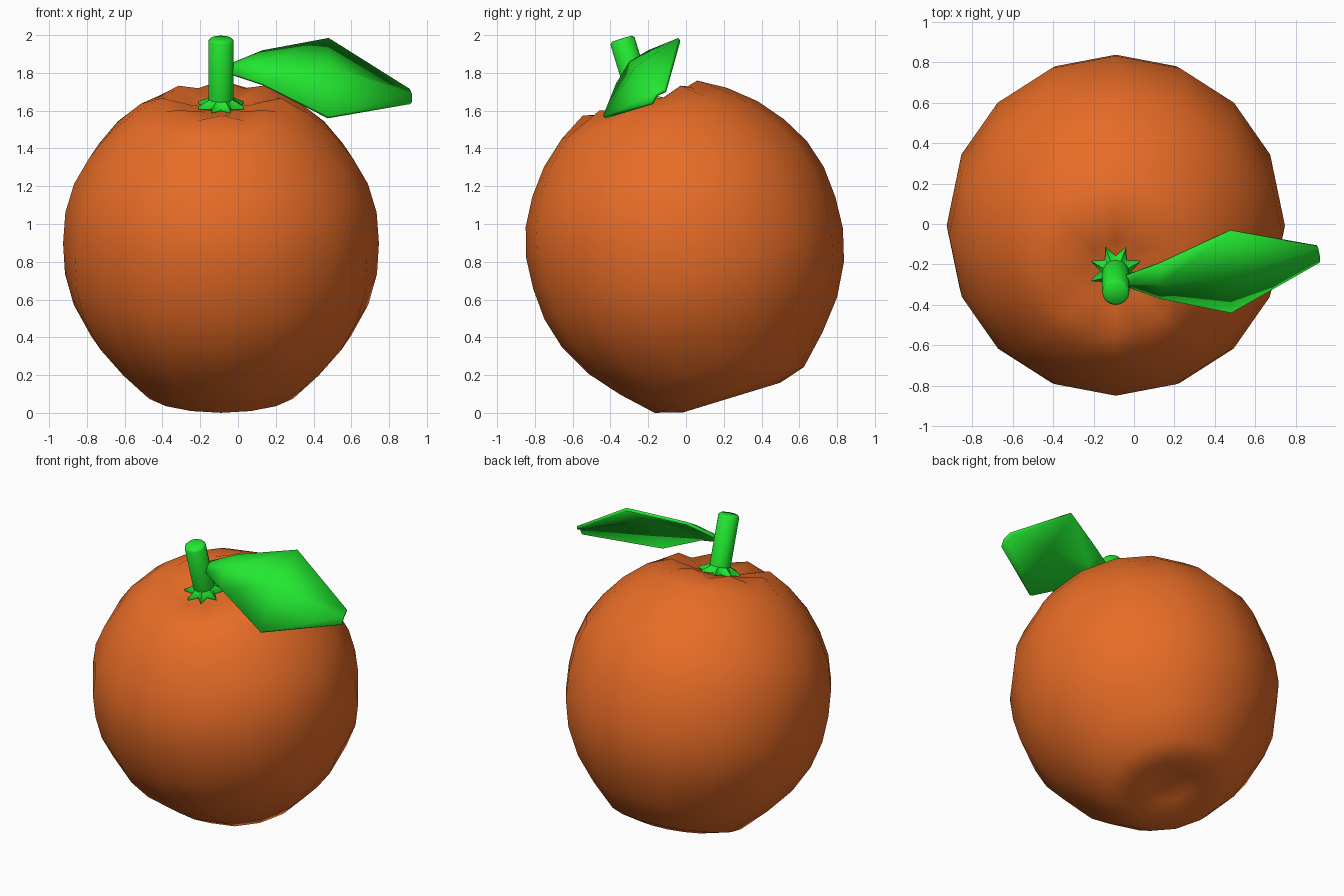
import bpy, bmesh
from math import sin, cos, pi, radians

if "Cube" in bpy.data.objects:
    bpy.data.objects.remove(bpy.data.objects["Cube"])

SIDES = 16
TILT = radians(17)
CENTRE = (-0.09, 0, 0.87)


def material(name, rgb):
    m = bpy.data.materials.new(name)
    m.diffuse_color = (*rgb, 1)
    m.use_nodes = True
    m.node_tree.nodes["Principled BSDF"].inputs["Base Color"].default_value = m.diffuse_color
    return m


def make_object(name, bm, mat, angle):
    me = bpy.data.meshes.new(name)
    bm.to_mesh(me)
    bm.free()
    me.materials.append(mat)
    ob = bpy.data.objects.new(name, me)
    bpy.context.collection.objects.link(ob)
    bpy.ops.object.select_all(action='DESELECT')
    ob.select_set(True)
    bpy.context.view_layer.objects.active = ob
    bpy.ops.object.shade_smooth_by_angle(angle=radians(angle))
    return ob


def lathe(name, rings, bottom, top, mat, angle):
    """Rings are (radius, height) or (radius, height, odd_radius, odd_height)."""
    bm = bmesh.new()
    loops = []
    for ring in rings:
        pair = (ring[:2], ring[-2:])
        loops.append([])
        for i in range(SIDES):
            r, z = pair[i % 2]
            a = 2 * pi * i / SIDES
            loops[-1].append(bm.verts.new((r * cos(a), r * sin(a), z)))
    low, high = bm.verts.new((0, 0, bottom)), bm.verts.new((0, 0, top))
    for i in range(SIDES):
        j = (i + 1) % SIDES
        bm.faces.new((low, loops[0][j], loops[0][i]))
        bm.faces.new((high, loops[-1][i], loops[-1][j]))
        for a, b in zip(loops, loops[1:]):
            bm.faces.new((a[i], a[j], b[j], b[i]))
    ob = make_object(name, bm, mat, angle)
    ob.location = CENTRE
    ob.rotation_euler.x = TILT
    return ob


orange = material("orange_peel", (0.8, 0.15, 0.02))
green = material("leaf_green", (0.016, 0.8, 0.03))

# Fruit body: dimpled base, creased hollow around the stem
lathe("fruit_body", [
    (0.14, -0.79), (0.27, -0.825), (0.413, -0.783), (0.56, -0.637),
    (0.69, -0.48), (0.78, -0.31), (0.826, -0.14), (0.836, 0.03),
    (0.824, 0.2), (0.778, 0.358), (0.697, 0.502), (0.591, 0.635),
    (0.458, 0.749), (0.317, 0.833, 0.317, 0.798),
    (0.16, 0.795, 0.16, 0.78)], -0.775, 0.775, orange, 60)

# Stem with an eight-pointed star at its foot
lathe("stem", [
    (0.075, 0.785, 0.13, 0.785), (0.075, 0.80, 0.13, 0.80),
    (0.067, 0.83), (0.067, 1.15), (0.055, 1.162)],
    0.785, 1.163, green, 50)

# Leaf: front edge, spine and back edge at each station
stations = [
    ((-0.04, -0.31, 1.80), (-0.04, -0.295, 1.835), (-0.04, -0.26, 1.85)),
    ((0.13, -0.37, 1.745), (0.13, -0.30, 1.86), (0.13, -0.20, 1.92)),
    ((0.48, -0.44, 1.57), (0.48, -0.27, 1.83), (0.48, -0.04, 1.985)),
    ((0.92, -0.19, 1.645), (0.92, -0.165, 1.69), (0.91, -0.115, 1.715)),
]
bm = bmesh.new()
grid = [[bm.verts.new(p) for p in row] for row in stations]
for a, b in zip(grid, grid[1:]):
    for k in range(2):
        bm.faces.new((a[k], b[k], b[k + 1], a[k + 1]))
leaf = make_object("leaf", bm, green, 45)
thick = leaf.modifiers.new("thickness", 'SOLIDIFY')
thick.thickness = 0.02
thick.offset = -1
